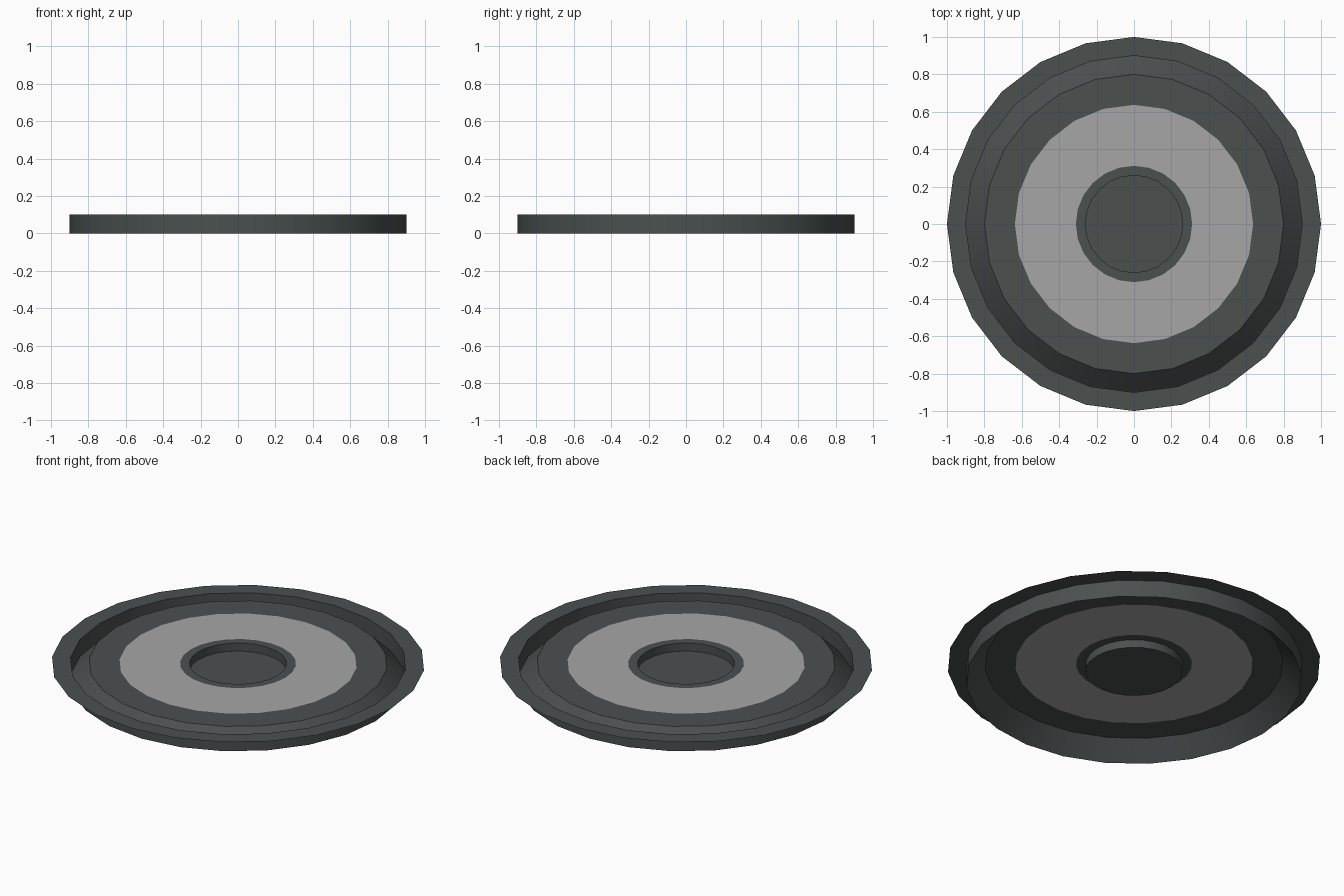
import bpy, bmesh, math

if "Cube" in bpy.data.objects:
    bpy.data.objects.remove(bpy.data.objects["Cube"])

SIDES = 24

def material(name, rgb):
    m = bpy.data.materials.new(name)
    m.diffuse_color = (*rgb, 1.0)
    m.use_nodes = True
    m.node_tree.nodes["Principled BSDF"].inputs["Base Color"].default_value = m.diffuse_color
    return m

dark = material("dark grey", (0.070, 0.079, 0.078))
light = material("light grey", (0.38, 0.38, 0.38))

def lathe(name, profile, colours, cap=False):
    """Thin sheet turned from (radius, z) points; one colour per band."""
    bm = bmesh.new()
    rings = [[bm.verts.new((r * math.cos(2 * math.pi * i / SIDES),
                            r * math.sin(2 * math.pi * i / SIDES), z))
              for i in range(SIDES)] for r, z in profile]
    used = list(dict.fromkeys(colours))
    for a, b, c in zip(rings, rings[1:], colours):
        for i in range(SIDES):
            j = (i + 1) % SIDES
            f = bm.faces.new((a[i], a[j], b[j], b[i]))
            f.material_index = used.index(c)
    if cap:
        bm.faces.new(rings[-1])
    # profiles run from outside to inside, so turn the sheet upward
    bm.normal_update()
    if sum(f.normal.z * f.calc_area() for f in bm.faces) < 0:
        bmesh.ops.reverse_faces(bm, faces=bm.faces[:])
    me = bpy.data.meshes.new(name)
    bm.to_mesh(me)
    bm.free()
    for c in used:
        me.materials.append(c)
    ob = bpy.data.objects.new(name, me)
    bpy.context.collection.objects.link(ob)
    bpy.ops.object.select_all(action='DESELECT')
    ob.select_set(True)
    bpy.context.view_layer.objects.active = ob
    bpy.ops.object.shade_smooth_by_angle(angle=math.radians(30))
    return ob

# flat outer rim, then a V groove: upright wall down, slope back up
lathe("rim_and_groove", [(1.0, 0.1), (0.9, 0.1), (0.9, 0.0), (0.8, 0.1)], [dark] * 3)

# flat face with the painted light band
lathe("face", [(0.8, 0.1), (0.637, 0.1), (0.311, 0.1), (0.26, 0.1)], [dark, light, dark])

# sunken round cup in the middle
lathe("centre_cup", [(0.26, 0.1), (0.26, 0.053)], [dark], cap=True)
